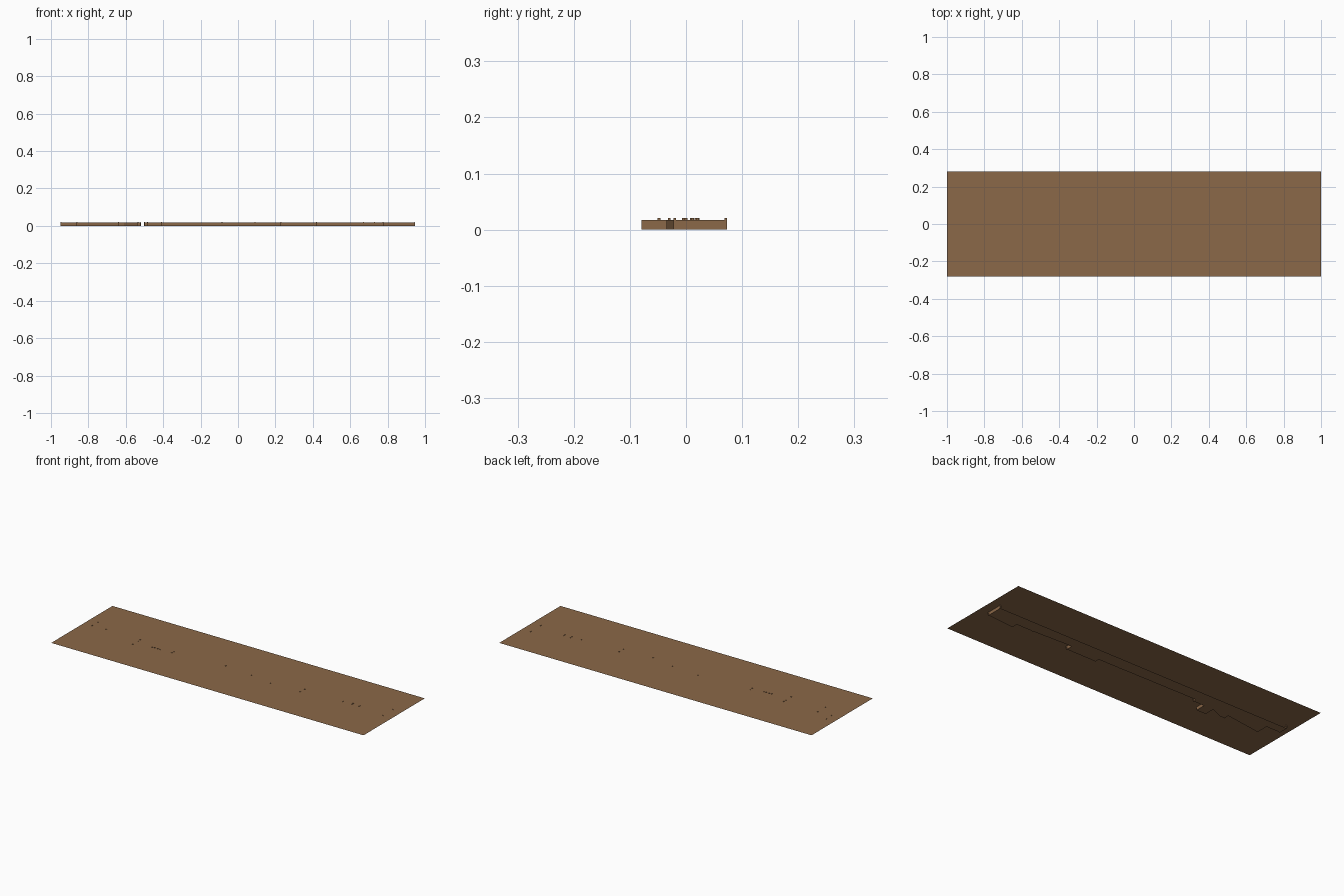
import bpy, bmesh

if "Cube" in bpy.data.objects:
    bpy.data.objects.remove(bpy.data.objects["Cube"])

TOP = 0.018   # height of the flat sheet
PIN = 0.0205  # post tops poke slightly through the sheet

brown = bpy.data.materials.new("earth brown")
brown.diffuse_color = (0.258, 0.138, 0.065, 1)
brown.use_nodes = True
brown.node_tree.nodes["Principled BSDF"].inputs["Base Color"].default_value = brown.diffuse_color


def finish(name, bm):
    me = bpy.data.meshes.new(name)
    bm.to_mesh(me)
    bm.free()
    me.materials.append(brown)
    ob = bpy.data.objects.new(name, me)
    bpy.context.collection.objects.link(ob)
    return ob


# Flat ground sheet, no thickness
bm = bmesh.new()
bm.faces.new([bm.verts.new(p) for p in
              [(-1, -.28, TOP), (1, -.28, TOP), (1, .28, TOP), (-1, .28, TOP)]])
finish("ground_sheet", bm)

# Stepped outline of the shallow body underneath, left to right along the front
outline = [(-.95, .073), (-.95, .02), (-.86, .02), (-.86, -.05), (-.64, -.02),
           (-.64, -.05), (-.61, -.05), (-.54, -.02), (-.54, -.079), (-.52, -.079),
           (-.50, -.079), (-.48, -.079), (-.48, -.02), (-.41, -.02), (-.41, 0),
           (.23, -.005), (.23, -.03), (.42, -.03), (.42, .01), (.67, 0),
           (.73, 0), (.775, 0), (.775, -.035), (.945, -.02), (.945, .073)]
bm = bmesh.new()
low = [bm.verts.new((x, y, 0)) for x, y in outline]
high = [bm.verts.new((x, y, TOP - .0005)) for x, y in outline]
bm.faces.new(low[::-1])
# Side walls; the back stays open and there is one gap in the front
for i in range(len(low) - 1):
    if outline[i] != (-.52, -.079):
        bm.faces.new((low[i], low[i + 1], high[i + 1], high[i]))
finish("underside_body", bm)

# Small posts showing through the sheet
posts = [(-.947, .071), (-.947, .018), (-.86, .022), (-.86, -.048), (-.64, .02),
         (-.64, 0), (-.64, -.048), (-.535, -.02), (-.52, -.02), (-.50, -.02),
         (-.485, -.02), (-.41, 0), (-.41, -.02), (-.085, .01), (.09, -.005),
         (.23, -.03), (.42, .01), (.42, -.03), (.67, 0), (.73, 0), (.73, .012),
         (.775, 0), (.775, .012), (.945, .071), (.945, -.02)]
bm = bmesh.new()
for x, y in posts:
    made = bmesh.ops.create_cube(bm, size=1)["verts"]
    bmesh.ops.scale(bm, verts=made, vec=(.005, .005, PIN))
    bmesh.ops.translate(bm, verts=made, vec=(x, y, PIN / 2))
finish("posts", bm)
